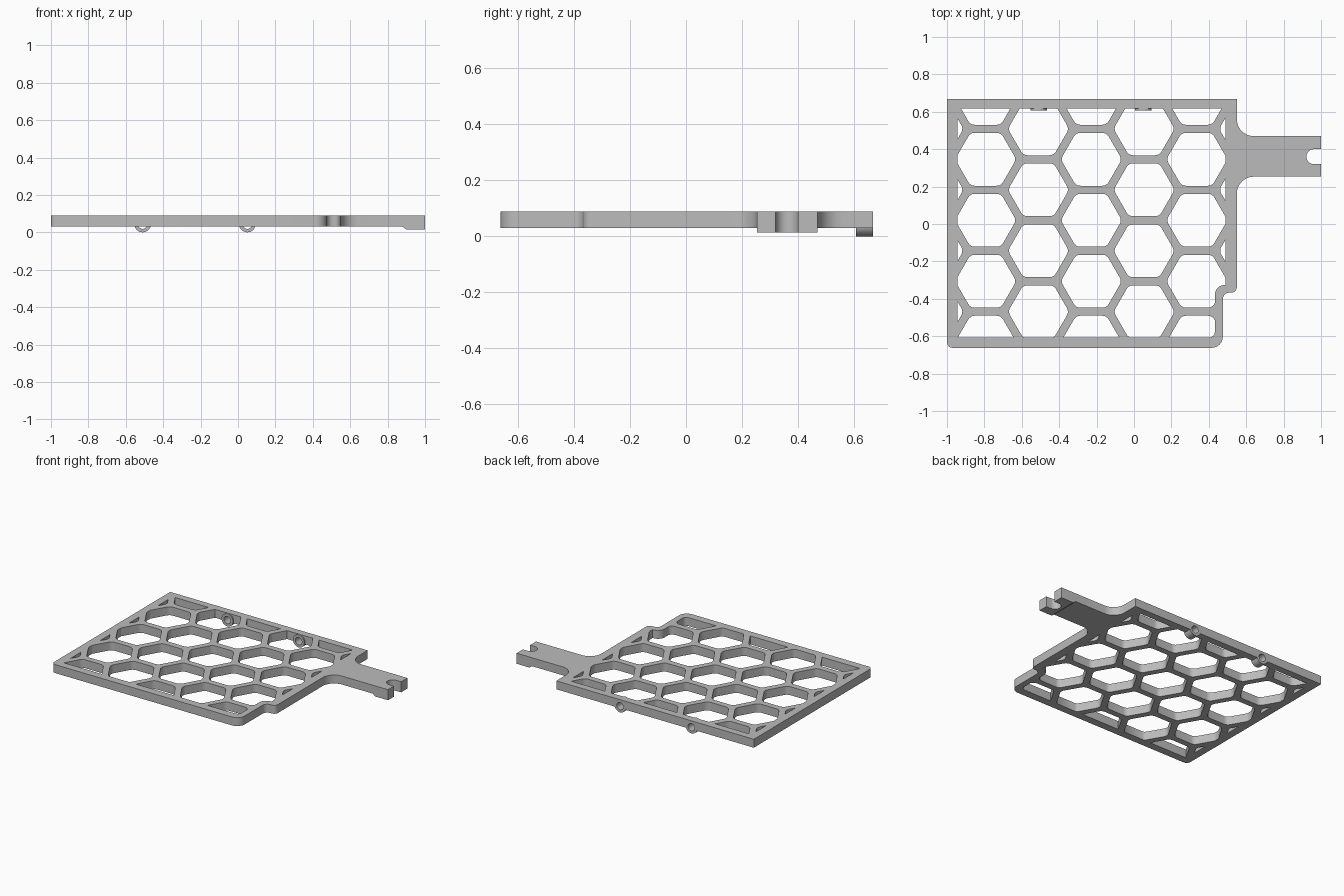
import bpy, bmesh, math
from mathutils import Vector, Matrix

cube = bpy.data.objects.get("Cube")
if cube:
    bpy.data.objects.remove(cube, do_unlink=True)

BOTTOM, TOP = 0.03, 0.09


def fillet(corners, steps=8):
    """Round each (x, y, radius) corner of a closed outline."""
    out = []
    n = len(corners)
    for i, (x, y, r) in enumerate(corners):
        p = Vector((x, y))
        if r == 0:
            out.append(p)
            continue
        a = (Vector(corners[i - 1][:2]) - p).normalized()
        b = (Vector(corners[(i + 1) % n][:2]) - p).normalized()
        half = a.angle(b) / 2
        centre = p + (a + b).normalized() * (r / math.sin(half))
        start = p + a * (r / math.tan(half)) - centre
        end = p + b * (r / math.tan(half)) - centre
        sweep = start.angle(end)
        for k in range(steps + 1):
            t = k / steps
            out.append(centre + (start * math.sin((1 - t) * sweep)
                                 + end * math.sin(t * sweep)) / math.sin(sweep))
    return out


def prism(name, outlines, low, high, place=None):
    """Extrude closed outlines from low to high; place optionally reorients."""
    bm = bmesh.new()
    for outline in outlines:
        face = bm.faces.new([bm.verts.new((p[0], p[1], low)) for p in outline])
        ext = bmesh.ops.extrude_face_region(bm, geom=[face])
        tops = [v for v in ext["geom"] if isinstance(v, bmesh.types.BMVert)]
        bmesh.ops.translate(bm, verts=tops, vec=(0, 0, high - low))
    if place:
        bm.transform(place)
    bmesh.ops.recalc_face_normals(bm, faces=bm.faces)
    mesh = bpy.data.meshes.new(name)
    bm.to_mesh(mesh)
    bm.free()
    obj = bpy.data.objects.new(name, mesh)
    bpy.context.collection.objects.link(obj)
    return obj


def combine(target, tool, operation):
    """Apply a boolean and discard the tool."""
    mod = target.modifiers.new("cut", "BOOLEAN")
    mod.operation, mod.solver, mod.object = operation, "EXACT", tool
    graph = bpy.context.evaluated_depsgraph_get()
    graph.update()
    mesh = bpy.data.meshes.new_from_object(target.evaluated_get(graph))
    target.modifiers.clear()
    target.data = mesh
    bpy.data.objects.remove(tool, do_unlink=True)


def circle(x, y, r, n=32):
    return [(x + r * math.cos(2 * math.pi * k / n),
             y + r * math.sin(2 * math.pi * k / n)) for k in range(n)]


# Outer plate with stepped corner and side arm
plate = prism("lattice_plate", [fillet([
    (-1, 0.668, 0), (-1, -0.662, 0.03), (0.475, -0.662, 0.06),
    (0.475, -0.367, 0.035), (0.55, -0.367, 0.03), (0.55, 0.253, 0.09),
    (1, 0.253, 0), (1, 0.47, 0), (0.55, 0.47, 0.09), (0.55, 0.668, 0)])],
    BOTTOM, TOP)

# Honeycomb openings, clipped to the inside of the frame
PITCH, APOTHEM = 0.326, 0.1415
cells = []
for col in range(-1, 6):
    cx = -0.793 + col * PITCH * math.cos(math.pi / 6)
    for row in range(-2, 3):
        cy = 0.02 + row * PITCH + (PITCH / 2 if col % 2 else 0)
        hexagon = circle(cx, cy, APOTHEM / math.cos(math.pi / 6), 6)
        cells.append(fillet([(x, y, 0.04) for x, y in hexagon], 6))
openings = prism("openings", cells, -0.1, 0.2)
inside = prism("inside", [fillet([
    (-0.945, 0.617, 0), (-0.945, -0.607, 0), (0.432, -0.607, 0.03),
    (0.432, -0.325, 0.056), (0.49, -0.325, 0), (0.49, 0.617, 0)])], -0.05, 0.15)
combine(openings, inside, "INTERSECT")
combine(plate, openings, "DIFFERENCE")

# Thickened arm tip, extruded along y from its side profile
along_y = Matrix.Rotation(math.pi / 2, 4, "X")
tip = prism("tip", [[(0.88, BOTTOM), (0.9, 0.015), (1, 0.015), (1, 0.06), (0.88, 0.06)]],
            -0.47, -0.253, along_y)
combine(plate, tip, "UNION")

# Round-ended slot in the arm tip
slot = prism("slot", [fillet([(0.922, 0.32, 0.0395), (1.1, 0.32, 0),
                              (1.1, 0.4, 0), (0.922, 0.4, 0.0395)])], -0.1, 0.2)
combine(plate, slot, "DIFFERENCE")

# Pierced hinge lugs on the back rail
for x in (-0.51, 0.05):
    lug = prism("lug", [circle(x, 0.0445, 0.0445)], -0.668, -0.608, along_y)
    combine(plate, lug, "UNION")
    bore = prism("bore", [circle(x, 0.0445, 0.026)], -0.8, -0.55, along_y)
    combine(plate, bore, "DIFFERENCE")

# Single grey material
grey = bpy.data.materials.new("plain grey")
grey.use_nodes = True
colour = (0.5, 0.5, 0.5, 1)
grey.diffuse_color = colour
grey.node_tree.nodes["Principled BSDF"].inputs["Base Color"].default_value = colour
plate.data.materials.clear()
plate.data.materials.append(grey)

bpy.ops.object.select_all(action="DESELECT")
plate.select_set(True)
bpy.context.view_layer.objects.active = plate
bpy.ops.object.shade_smooth_by_angle(angle=math.radians(30))
